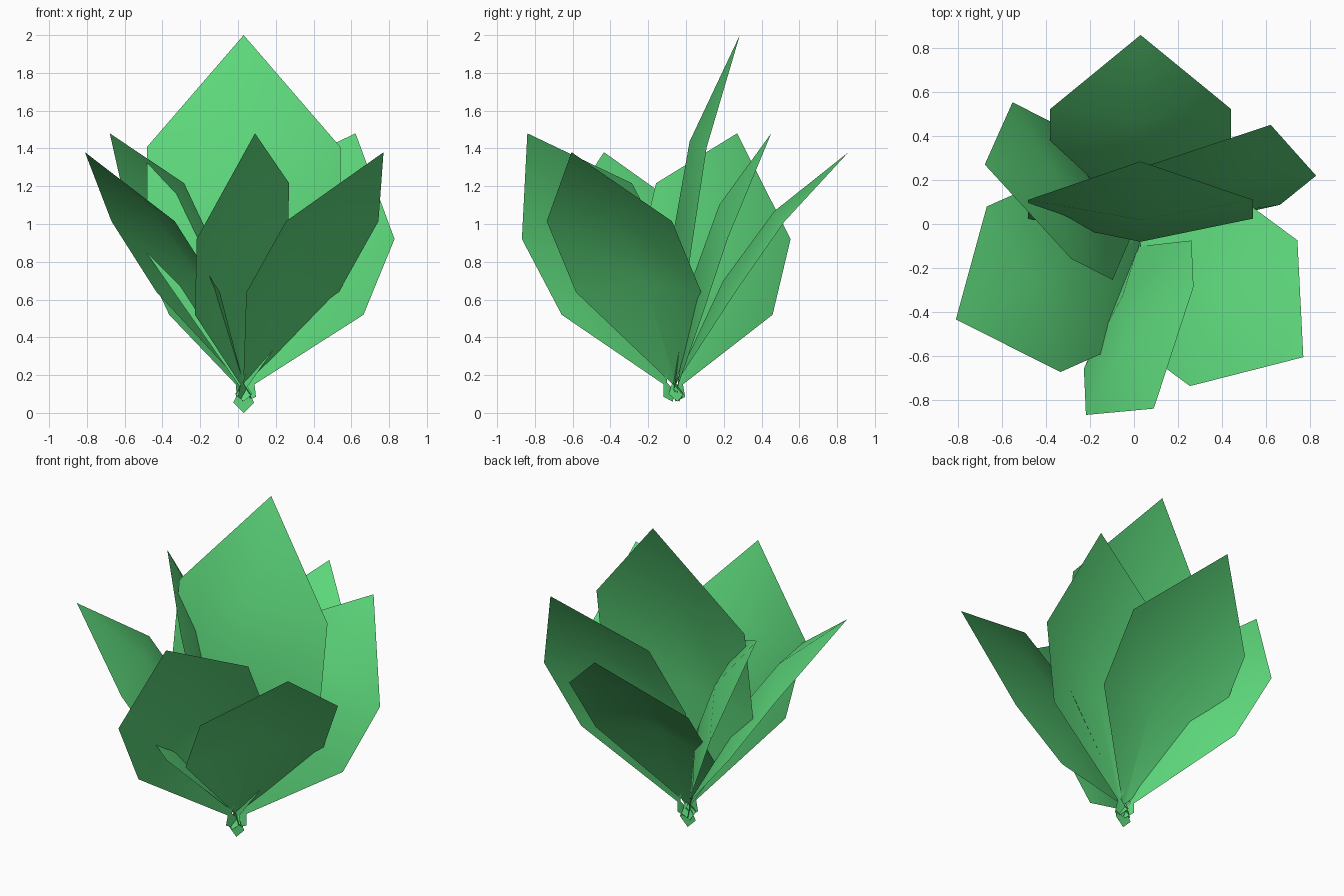
import bpy, bmesh, math
from mathutils import Vector, Matrix

if "Cube" in bpy.data.objects:
    bpy.data.objects.remove(bpy.data.objects["Cube"])

green = bpy.data.materials.new("leaf_green")
green.diffuse_color = (0.11, 0.69, 0.20, 1)
green.use_nodes = True
green.node_tree.nodes["Principled BSDF"].inputs["Base Color"].default_value = green.diffuse_color

CENTRE = Vector((0.03, -0.06, 0))
TIP = Vector((0.0, 1.99, 0.345))     # template tip: side, along, outward
# template rows: half width, edge (along, outward), midrib (along, outward)
ROWS = [
    (0.055, (0.055, 0.00), (0.055, 0.00)),
    (0.015, (0.13, 0.00), (0.13, -0.005)),
    (0.51, (0.84, 0.085), (0.87, -0.02)),
    (0.51, (1.40, 0.17), (1.43, 0.08)),
]


def leaf(name, base, tip, side, turn):
    """Folded six-sided leaf from base to tip, spun about the plant's centre."""
    base, tip = Vector(base), Vector(tip)
    t = (tip - base).normalized()
    s = Vector(side)
    s = (s - t * s.dot(t)).normalized()
    n = t.cross(s)
    k = (tip - base).length / TIP.length
    bend = math.atan2(TIP.z, TIP.y)
    along = t * math.cos(bend) - n * math.sin(bend)
    out = n * math.cos(bend) + t * math.sin(bend)
    spin = Matrix.Rotation(math.radians(turn), 3, 'Z')
    bm = bmesh.new()

    def vert(w, a, o):
        return bm.verts.new(CENTRE + spin @ (base + k * (s * w + along * a + out * o)))

    first = vert(0, 0, 0)
    rows = [(vert(-w, *e), vert(0, *m), vert(w, *e)) for w, e, m in ROWS]
    last = vert(*TIP)
    for i in (0, 1):
        bm.faces.new((first, rows[0][i + 1], rows[0][i]))
        bm.faces.new((rows[-1][i], rows[-1][i + 1], last))
        for a, b in zip(rows, rows[1:]):
            bm.faces.new((a[i], a[i + 1], b[i + 1], b[i]))
    for f in bm.faces:
        f.smooth = True
    mesh = bpy.data.meshes.new(name)
    bm.to_mesh(mesh)
    bm.free()
    mesh.materials.append(green)
    bpy.context.collection.objects.link(bpy.data.objects.new(name, mesh))


# tall upright leaf at the back
leaf("upright_leaf", (0, 0, 0), (0, 0.345, 2.0), (1, 0, 0), 0)

# three leaning leaves, square to their direction
for i, turn in enumerate((0, 114, 233.6)):
    leaf(f"leaning_leaf_{i + 1}", (0, -0.04, 0.06), (0, 0.92, 1.38), (1, 0, 0), turn)

# three twisted leaves between them
for i, turn in enumerate((0, 126.4, 240.6)):
    leaf(f"twisted_leaf_{i + 1}", (0, -0.01, 0.06), (0.06, -0.78, 1.48),
         (-0.6, -0.7, -0.385), turn)
